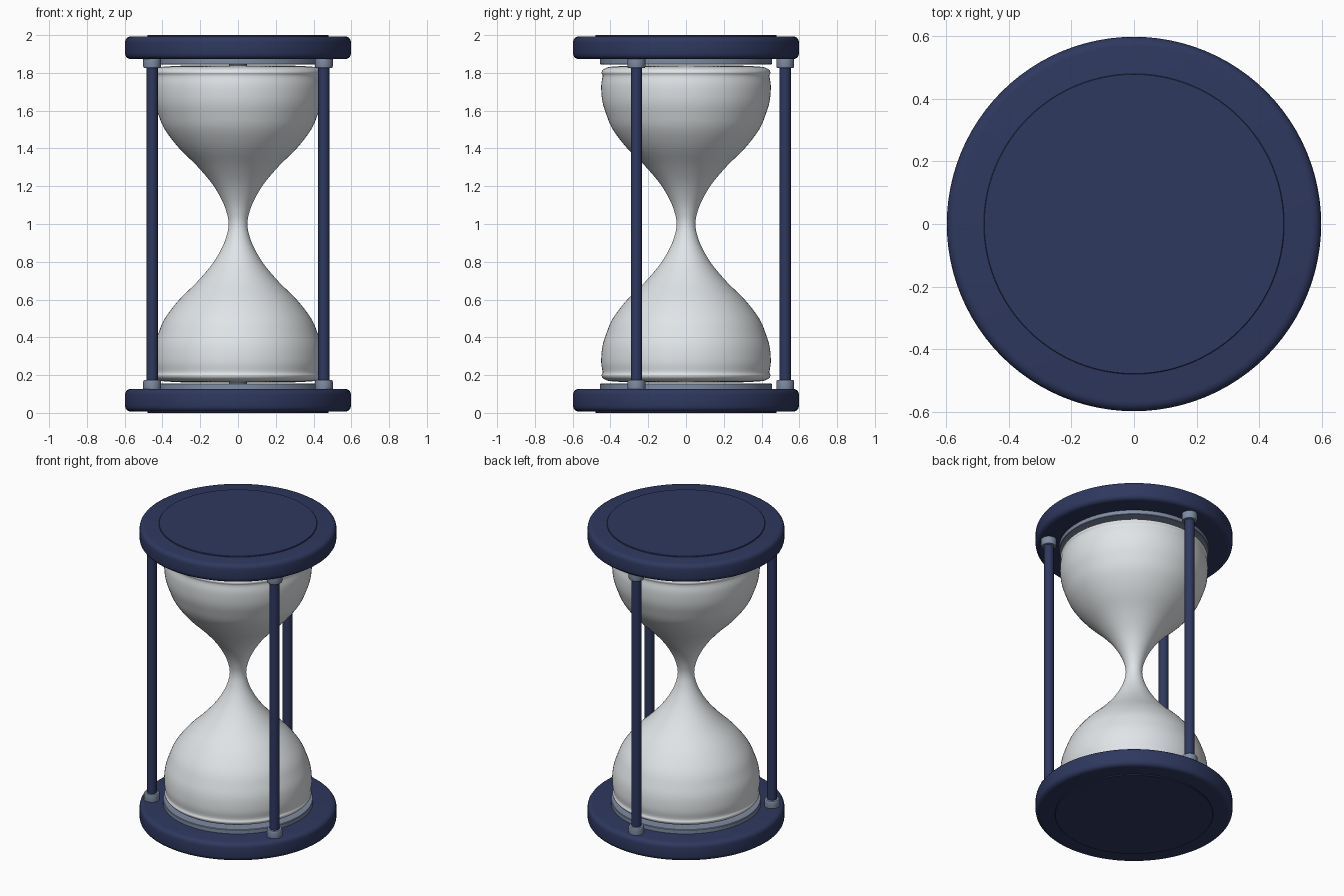
import bpy, bmesh, math
from mathutils import Matrix, Vector

if "Cube" in bpy.data.objects:
    bpy.data.objects.remove(bpy.data.objects["Cube"])


def material(name, rgb):
    m = bpy.data.materials.new(name)
    m.diffuse_color = (*rgb, 1)
    m.use_nodes = True
    m.node_tree.nodes["Principled BSDF"].inputs["Base Color"].default_value = m.diffuse_color
    return m


NAVY = material("navy", (0.028, 0.04, 0.115))
STEEL = material("steel", (0.21, 0.26, 0.36))
GLASS = material("pale_glass", (0.75, 0.78, 0.8))


def lathe(name, profile, mat, segments=64, loc=(0, 0, 0), angle=30):
    """Spin an (r, z) profile around the z axis."""
    bm = bmesh.new()
    vs = [bm.verts.new((r, 0, z)) for r, z in profile]
    es = [bm.edges.new(p) for p in zip(vs, vs[1:])]
    bmesh.ops.spin(bm, geom=vs + es, cent=(0, 0, 0), axis=(0, 0, 1),
                   angle=math.tau, steps=segments, use_duplicate=False)
    bmesh.ops.remove_doubles(bm, verts=bm.verts, dist=1e-5)
    bmesh.ops.recalc_face_normals(bm, faces=bm.faces)
    me = bpy.data.meshes.new(name)
    bm.to_mesh(me)
    bm.free()
    me.materials.append(mat)
    ob = bpy.data.objects.new(name, me)
    bpy.context.collection.objects.link(ob)
    ob.location = loc
    bpy.ops.object.select_all(action='DESELECT')
    ob.select_set(True)
    bpy.context.view_layer.objects.active = ob
    bpy.ops.object.shade_smooth_by_angle(angle=math.radians(angle))
    return ob


def disc(r, z0, z1, b, n=4):
    """Profile of a closed disc with edges rounded by b."""
    arc = [(b * math.sin(i / n * math.pi / 2), b * (1 - math.cos(i / n * math.pi / 2)))
           for i in range(n + 1)]
    low = [(r - b + x, z0 + y) for x, y in arc]
    high = [(r - b + x, z1 - y) for x, y in reversed(arc)]
    return [(0, z0)] + low + high + [(0, z1)]


def smooth(pts, n=4):
    """Catmull-Rom curve through the points."""
    p = [Vector(q) for q in [pts[0], *pts, pts[-1]]]
    out = []
    for a, b, c, d in zip(p, p[1:], p[2:], p[3:]):
        for i in range(n):
            t = i / n
            out.append(tuple(0.5 * (2 * b + (c - a) * t + (2 * a - 5 * b + 4 * c - d) * t * t
                                    + (3 * b - a - 3 * c + d) * t ** 3)))
    return out + [tuple(pts[-1])]


def both_ends(name, profile, mat, **kw):
    """The same part at the bottom and mirrored at the top."""
    lathe("bottom_" + name, profile, mat, **kw)
    lathe("top_" + name, [(r, 2 - z) for r, z in profile], mat, **kw)


# end plates, raised inset discs and the collars holding the glass
both_ends("plate", disc(0.598, 0.007, 0.127, 0.03), NAVY, segments=96)
both_ends("inset_disc", disc(0.48, 0, 0.03, 0.002, 1), NAVY, segments=96)
both_ends("collar", disc(0.455, 0.12, 0.155, 0.003, 1), STEEL, segments=96)

# glass bulbs with a beaded rim and narrow neck
half = [(0.30, 0.162), (0.40, 0.168), (0.435, 0.18), (0.447, 0.198), (0.442, 0.217),
        (0.449, 0.27), (0.443, 0.35), (0.422, 0.42), (0.387, 0.5), (0.315, 0.595),
        (0.215, 0.695), (0.135, 0.79), (0.082, 0.88), (0.057, 0.95)]
full = half + [(0.05, 1.0)] + [(r, 2 - z) for r, z in reversed(half)]
lathe("glass_bulbs", [(0, 0.16)] + smooth(full) + [(0, 1.84)], GLASS, segments=96, angle=60)

# three posts with end ferrules
for i, deg in enumerate((90, 210, 330)):
    a = math.radians(deg)
    at = (0.525 * math.cos(a), 0.525 * math.sin(a), 0)
    lathe(f"post_{i + 1}", disc(0.03, 0.1, 1.9, 0.002, 1), NAVY, segments=32, loc=at)
    both_ends(f"ferrule_{i + 1}", disc(0.047, 0.115, 0.175, 0.008, 3), STEEL, segments=32, loc=at)
